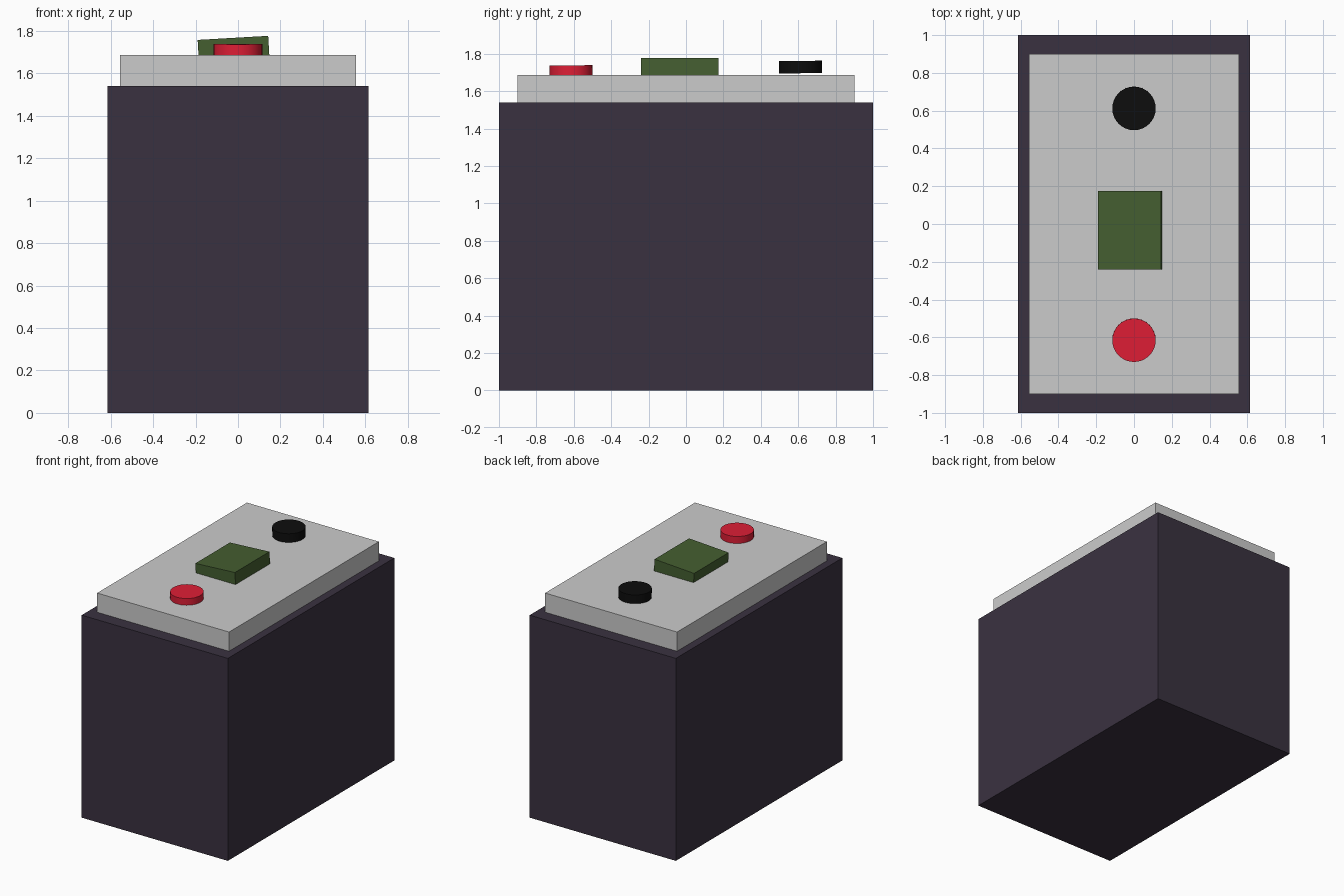
import bpy
from math import radians

if "Cube" in bpy.data.objects:
    bpy.data.objects.remove(bpy.data.objects["Cube"])


def paint(obj, name, rgb):
    mat = bpy.data.materials.new(name)
    mat.diffuse_color = (*rgb, 1)
    mat.use_nodes = True
    mat.node_tree.nodes["Principled BSDF"].inputs["Base Color"].default_value = mat.diffuse_color
    obj.data.materials.append(mat)


def box(name, size, center, tilt=0):
    bpy.ops.mesh.primitive_cube_add(size=1, location=center)
    obj = bpy.context.object
    obj.name = name
    obj.scale = size
    bpy.ops.object.transform_apply(location=False, rotation=False, scale=True)
    obj.rotation_euler.y = radians(tilt)
    return obj


def terminal(name, y, z):
    bpy.ops.mesh.primitive_cylinder_add(vertices=32, radius=0.115, depth=0.066,
                                        location=(0, y, z))
    obj = bpy.context.object
    obj.name = name
    bpy.ops.object.shade_smooth_by_angle(angle=radians(30))
    obj.rotation_euler.x = radians(0.6)
    return obj


# Main case and the inset lid on top
case = box("case", (1.23, 2.0, 1.54), (0, 0, 0.77))
paint(case, "dark_purple", (0.042, 0.031, 0.051))
lid = box("lid", (1.11, 1.80, 0.146), (0, 0, 1.613))

# Slightly tilted vent cover, partly sunk into the lid
cover = box("vent_cover", (0.333, 0.415, 0.12), (-0.0205, -0.033, 1.707), tilt=-3.3)
paint(cover, "green", (0.058, 0.112, 0.030))

# Terminals: red in front, black at the back just above the lid
red = terminal("red_terminal", -0.615, 1.705)
paint(red, "red", (0.73, 0.013, 0.036))
black = terminal("black_terminal", 0.612, 1.729)
paint(black, "black", (0.004, 0.004, 0.004))
